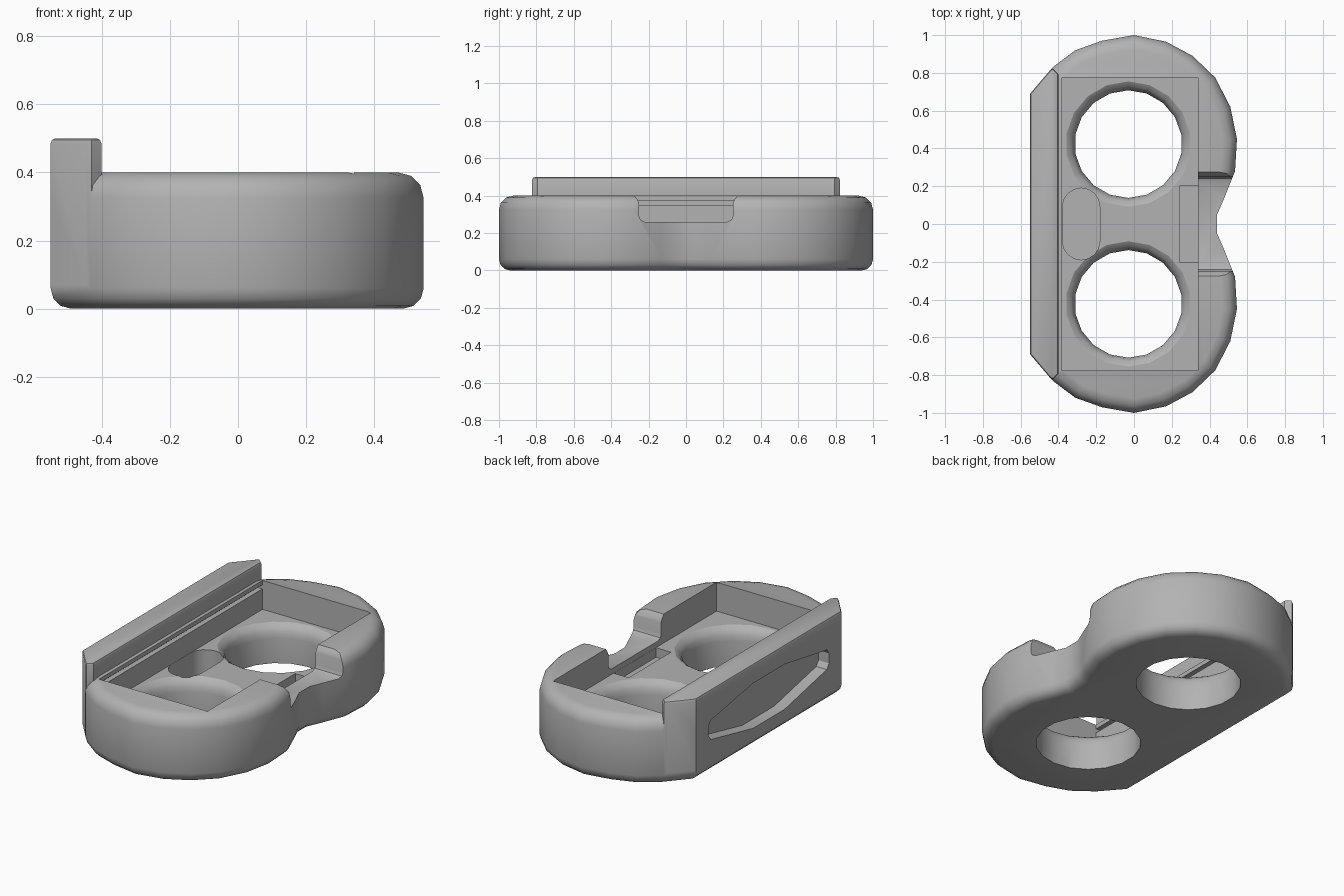
import bpy, bmesh, math

cube = bpy.data.objects.get("Cube")
if cube:
    bpy.data.objects.remove(cube, do_unlink=True)

grey = bpy.data.materials.new("matte_grey")
grey.use_nodes = True
grey.diffuse_color = (0.45, 0.45, 0.45, 1)
grey.node_tree.nodes["Principled BSDF"].inputs["Base Color"].default_value = grey.diffuse_color


def finish(bm, name):
    bmesh.ops.recalc_face_normals(bm, faces=bm.faces)
    mesh = bpy.data.meshes.new(name)
    bm.to_mesh(mesh)
    bm.free()
    mesh.materials.append(grey)
    obj = bpy.data.objects.new(name, mesh)
    bpy.context.collection.objects.link(obj)
    return obj


def bevel_rim(bm, z, width, segments):
    rim = [e for e in bm.edges if all(abs(v.co.z - z) < 1e-5 for v in e.verts)]
    bmesh.ops.bevel(bm, geom=rim, offset=width, segments=segments,
                    affect='EDGES', profile=0.5, clamp_overlap=True)


def prism(name, outline, low, high, axis="z", bottom=0, top=0, segments=3):
    """Extrude an outline along z (points are x, y) or along x (points are y, z)."""
    bm = bmesh.new()
    place = (lambda a, b, h: (a, b, h)) if axis == "z" else (lambda a, b, h: (h, a, b))
    rings = [[bm.verts.new(place(a, b, h)) for a, b in outline] for h in (low, high)]
    bm.faces.new(rings[0])
    bm.faces.new(rings[1])
    n = len(outline)
    for i in range(n):
        j = (i + 1) % n
        bm.faces.new((rings[0][i], rings[0][j], rings[1][j], rings[1][i]))
    bmesh.ops.recalc_face_normals(bm, faces=bm.faces)
    if bottom:
        bevel_rim(bm, low, bottom, segments)
    if top:
        bevel_rim(bm, high, top, segments)
    return finish(bm, name)


def box(name, x, y, z, **kw):
    return prism(name, [(x[0], y[0]), (x[1], y[0]), (x[1], y[1]), (x[0], y[1])], *z, **kw)


def lathe(name, profile, x, y, sides):
    """Closed turned solid from (radius, z) points."""
    bm = bmesh.new()
    turn = [math.pi / 2 + 2 * math.pi * i / sides for i in range(sides)]
    rings = [[bm.verts.new((x + r * math.cos(a), y + r * math.sin(a), z)) for a in turn]
             for r, z in profile]
    for lower, upper in zip(rings, rings[1:]):
        for i in range(sides):
            j = (i + 1) % sides
            bm.faces.new((lower[i], lower[j], upper[j], upper[i]))
    bm.faces.new(rings[0])
    bm.faces.new(rings[-1])
    return finish(bm, name)


def combine(target, tool, operation):
    mod = target.modifiers.new(tool.name, 'BOOLEAN')
    mod.operation, mod.solver, mod.object = operation, 'EXACT', tool
    bpy.context.view_layer.objects.active = target
    bpy.ops.object.modifier_apply(modifier=mod.name)
    bpy.data.objects.remove(tool, do_unlink=True)


def mirrored(half):
    return half + [(x, -y) for x, y in reversed(half)]


# Double-lobed body with rounded rims and a pinched waist
half = [(0.44, 0.05), (0.475, 0.13), (0.535, 0.28), (0.545, 0.45), (0.51, 0.62),
        (0.43, 0.775), (0.31, 0.89), (0.17, 0.965), (0, 1), (-0.17, 0.97),
        (-0.31, 0.92), (-0.43, 0.83), (-0.55, 0.69)]
body = prism("holder_body", mirrored(half), 0, 0.4, bottom=0.06, top=0.075)

# Tall wall along the straight side
wall_half = [(-0.401, 0.795), (-0.43, 0.823), (-0.445, 0.813), (-0.55, 0.69)]
wall = prism("tall_wall", mirrored(wall_half), 0.07, 0.5, top=0.015, segments=2)
combine(body, wall, 'UNION')

# Rectangular pocket and the thin groove under the wall
FLOOR = 0.227
combine(body, box("pocket", (-0.38, 0.34), (-0.775, 0.775), (FLOOR, 0.41)), 'DIFFERENCE')
combine(body, box("groove", (-0.41, -0.37), (-0.774, 0.774), (0.35, 0.375)), 'DIFFERENCE')

# Rounded finger notch through the waist side
notch = [(-0.275, 0.45), (-0.275, 0.4), (-0.26, 0.38), (-0.25, 0.36), (-0.25, 0.29),
         (-0.242, 0.27), (-0.22, 0.26)]
notch += [(-y, z) for y, z in reversed(notch)]
combine(body, prism("notch", notch, 0.335, 0.7, axis="x"), 'DIFFERENCE')

# Shallow slot beside the notch
combine(body, box("slot", (0.24, 0.339), (-0.2, 0.2), (0.17, 0.3)), 'DIFFERENCE')

# Oval finger well beside the wall
well = []
for side in (1, -1):
    for i in range(9):
        a = math.pi * i / 8 + (0 if side > 0 else math.pi)
        well.append((-0.28 + 0.099 * math.cos(a), side * 0.091 + 0.099 * math.sin(a)))
combine(body, prism("finger_well", well, 0.08, 0.3), 'DIFFERENCE')

# Two round through holes with flared upper rims
flare = [(0.285, -0.1), (0.285, 0.15), (0.292, 0.185), (0.308, 0.212), (0.335, FLOOR + 0.002)]
for side in (1, -1):
    combine(body, lathe("round_hole", flare, -0.03, side * 0.423, 18), 'DIFFERENCE')

# Long hexagonal recess in the outer face of the wall
recess = [(0.57, 0.29), (0.55, 0.32), (0.5, 0.325), (0.15, 0.385), (-0.15, 0.385),
          (-0.5, 0.325), (-0.55, 0.32), (-0.57, 0.29), (-0.57, 0.23), (-0.55, 0.2),
          (-0.5, 0.19), (-0.15, 0.115), (0.15, 0.115), (0.5, 0.19), (0.55, 0.2), (0.57, 0.23)]
combine(body, prism("wall_recess", recess, -0.7, -0.48, axis="x"), 'DIFFERENCE')

# Smooth shading with crisp edges
bpy.ops.object.select_all(action='DESELECT')
body.select_set(True)
bpy.context.view_layer.objects.active = body
bpy.ops.object.shade_smooth_by_angle(angle=math.radians(32))
